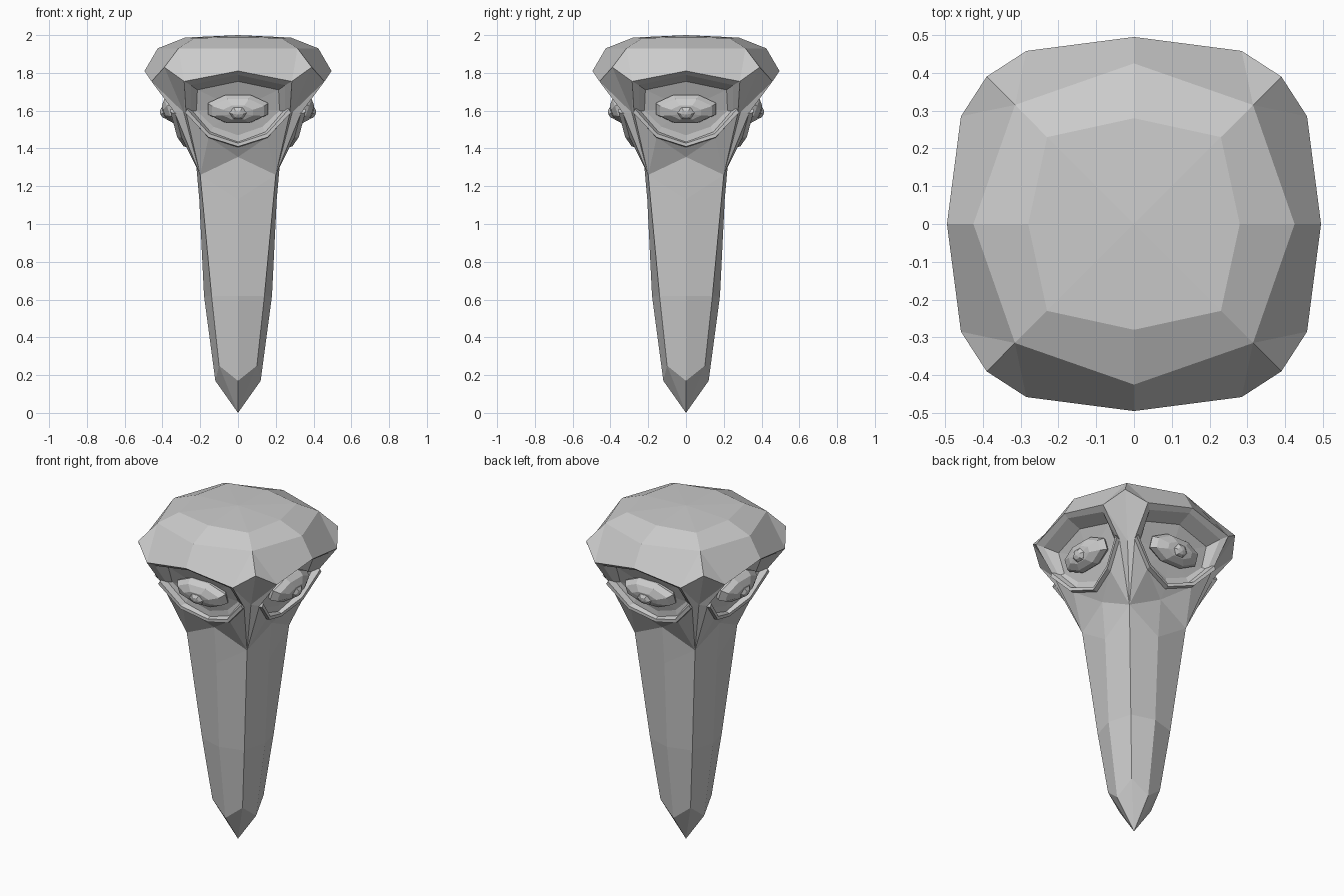
import bpy, bmesh, math
from mathutils import Matrix, Vector

if "Cube" in bpy.data.objects:
    bpy.data.objects.remove(bpy.data.objects["Cube"])

QUARTERS = [Matrix.Rotation(math.radians(90 * i), 4, 'Z') for i in range(4)]
MIRROR = Matrix.Scale(-1, 4, (1, 0, 0))


def make_object(name, bm):
    bmesh.ops.remove_doubles(bm, verts=bm.verts, dist=0.0005)
    bmesh.ops.recalc_face_normals(bm, faces=bm.faces)
    mesh = bpy.data.meshes.new(name)
    bm.to_mesh(mesh)
    bm.free()
    ob = bpy.data.objects.new(name, mesh)
    bpy.context.collection.objects.link(ob)
    return ob


def repeat_faces(name, polys):
    """Build one eighth, mirror it and turn it around the axis."""
    bm = bmesh.new()
    for q in QUARTERS:
        for m in (q, q @ MIRROR):
            for poly in polys:
                bm.faces.new([bm.verts.new(m @ Vector(p)) for p in poly])
    return make_object(name, bm)


def strips(*rows):
    """Quads between neighbouring rows of points."""
    return [(a[i], a[i + 1], b[i + 1], b[i])
            for a, b in zip(rows, rows[1:]) for i in range(len(a) - 1)]


# Key points of one eighth: middle of a side to the diagonal
top = (0, 0, 2)
cap = [(0, -.28, 1.987), (.23, -.23, 1.985)]
crown = [(0, -.425, 1.93), (.315, -.315, 1.93)]
brow_mid, brow_side, corner = (0, -.495, 1.81), (.285, -.458, 1.755), (.39, -.39, 1.83)
ridge, cheek = (.287, -.287, 1.59), (.275, -.335, 1.59)
low_side, low_mid = (.155, -.30, 1.46), (0, -.265, 1.41)
neck_mid, neck_corner = (0, -.225, 1.355), (.2, -.2, 1.26)
shaft_mid = [(0, -.205, 1.13), (0, -.18, .62), (0, -.12, .17)]
shaft_corner = [neck_corner, (.14, -.14, .62), (.1, -.1, .25)]

# Eye socket loops, from the rim inwards
rim = [brow_mid, brow_side, cheek, low_side, low_mid]
step = [(0, -.47, 1.79), (.25, -.43, 1.735), (.25, -.325, 1.595), (.145, -.29, 1.485), (0, -.265, 1.435)]
wall = [(0, -.385, 1.755), (.215, -.355, 1.71), (.22, -.31, 1.6), (.13, -.285, 1.515), (0, -.27, 1.47)]
centre = (0, -.315, 1.61)

# Head, sockets and tapering shaft
polys = [(top, cap[0], cap[1])]
polys += strips(cap, crown, [brow_mid, brow_side])
polys += [(crown[1], corner, brow_side),
          (brow_side, corner, ridge), (brow_side, ridge, cheek),
          (cheek, ridge, neck_corner), (cheek, neck_corner, low_side),
          (low_side, neck_corner, neck_mid), (low_side, neck_mid, low_mid),
          (neck_mid, neck_corner, shaft_mid[0]),
          (shaft_mid[2], shaft_corner[2], (0, 0, 0))]
polys += strips(shaft_mid, shaft_corner)
polys += strips(rim, step, wall)
polys += [(wall[i], wall[i + 1], centre) for i in range(4)]
repeat_faces("spike_body", polys)

# Raised lower eyelids
path = [cheek, low_side, low_mid]


def offset_row(dy, dz, shrink):
    return [(x * shrink, y + dy, z + dz) for x, y, z in path]


section = [offset_row(.01, -.005, 1.0), offset_row(-.022, 0, 1.02),
           offset_row(-.022, .018, .98), offset_row(.012, .028, .93)]
lid = strips(*section) + [tuple(row[0] for row in section)]
repeat_faces("lower_eyelids", lid)


# Faceted eyes and pupils
def balls(name, loc, size, segments, rings, tilt):
    bm = bmesh.new()
    k = 1 / math.cos(math.pi / segments)
    shape = (Matrix.Translation(loc) @ Matrix.Rotation(math.radians(tilt), 4, 'X')
             @ Matrix.Diagonal((size[0] * k, size[1], size[2] * k, 1))
             @ Matrix.Rotation(math.radians(90), 4, 'X')
             @ Matrix.Rotation(math.pi / segments, 4, 'Z'))
    for q in QUARTERS:
        bmesh.ops.create_uvsphere(bm, u_segments=segments, v_segments=rings,
                                  radius=1, matrix=q @ shape)
    return make_object(name, bm)


balls("eyes", (0, -.335, 1.61), (.16, .068, .078), 8, 6, 20)
balls("pupils", (0, -.385, 1.59), (.042, .028, .034), 6, 5, 20)
